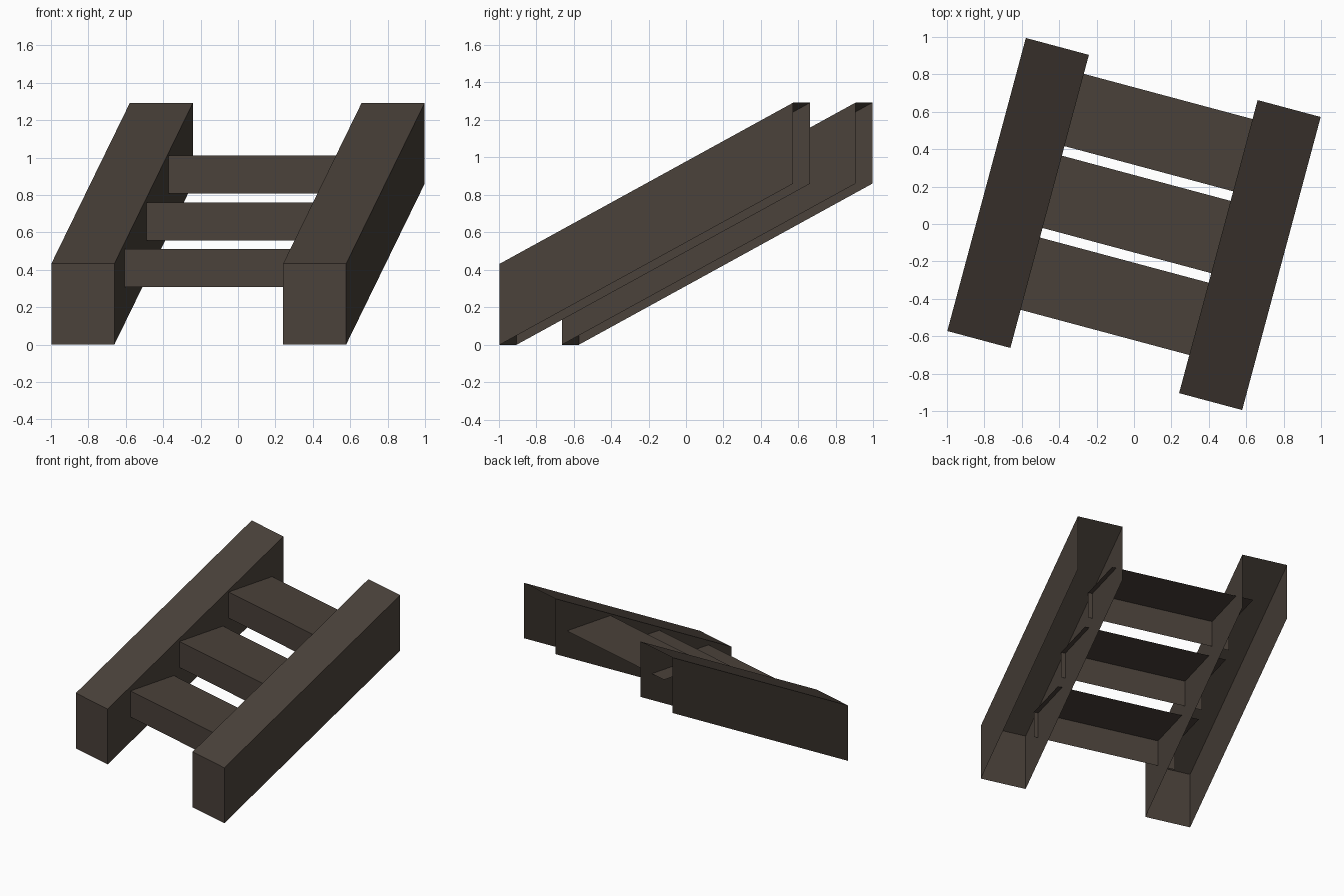
import bpy, math
from mathutils import Matrix

if "Cube" in bpy.data.objects:
    bpy.data.objects.remove(bpy.data.objects["Cube"])

wood = bpy.data.materials.new("dark brown wood")
wood.diffuse_color = (0.068, 0.053, 0.042, 1)
wood.use_nodes = True
wood.node_tree.nodes["Principled BSDF"].inputs["Base Color"].default_value = wood.diffuse_color

# whole stair is turned 15 degrees clockwise about z
TURN = Matrix.Rotation(math.radians(-15), 4, 'Z')


def shell(name, verts, faces):
    me = bpy.data.meshes.new(name)
    me.from_pydata(verts, [], faces)
    me.transform(TURN)
    me.materials.append(wood)
    ob = bpy.data.objects.new(name, me)
    bpy.context.collection.objects.link(ob)
    return ob


# sloping side beams: hollow, open underneath and at the back end
HALF, HEIGHT, RISE = 0.811, 0.432, 0.86
for name, x0, x1 in (("left_beam", -0.816, -0.467), ("right_beam", 0.467, 0.816)):
    verts = [(x, y, z + (RISE if y > 0 else 0))
             for y in (-HALF, HALF) for z in (0, HEIGHT) for x in (x0, x1)]
    shell(name, verts, [(0, 1, 3, 2),    # front end
                        (2, 3, 7, 6),    # sloping top
                        (0, 2, 6, 4),    # left wall
                        (1, 5, 7, 3)])   # right wall

# steps: a tread and a front riser, ends tucked into the beams
X0, X1 = -0.60, 0.50
for i in range(3):
    y, z = -0.60 + 0.453 * i, 0.51 + 0.25 * i
    verts = [(X0, y, z - 0.203), (X1, y, z - 0.203), (X1, y, z), (X0, y, z),
             (X1, y + 0.4, z), (X0, y + 0.4, z)]
    shell(f"step_{i + 1}", verts, [(0, 1, 2, 3), (3, 2, 4, 5)])
